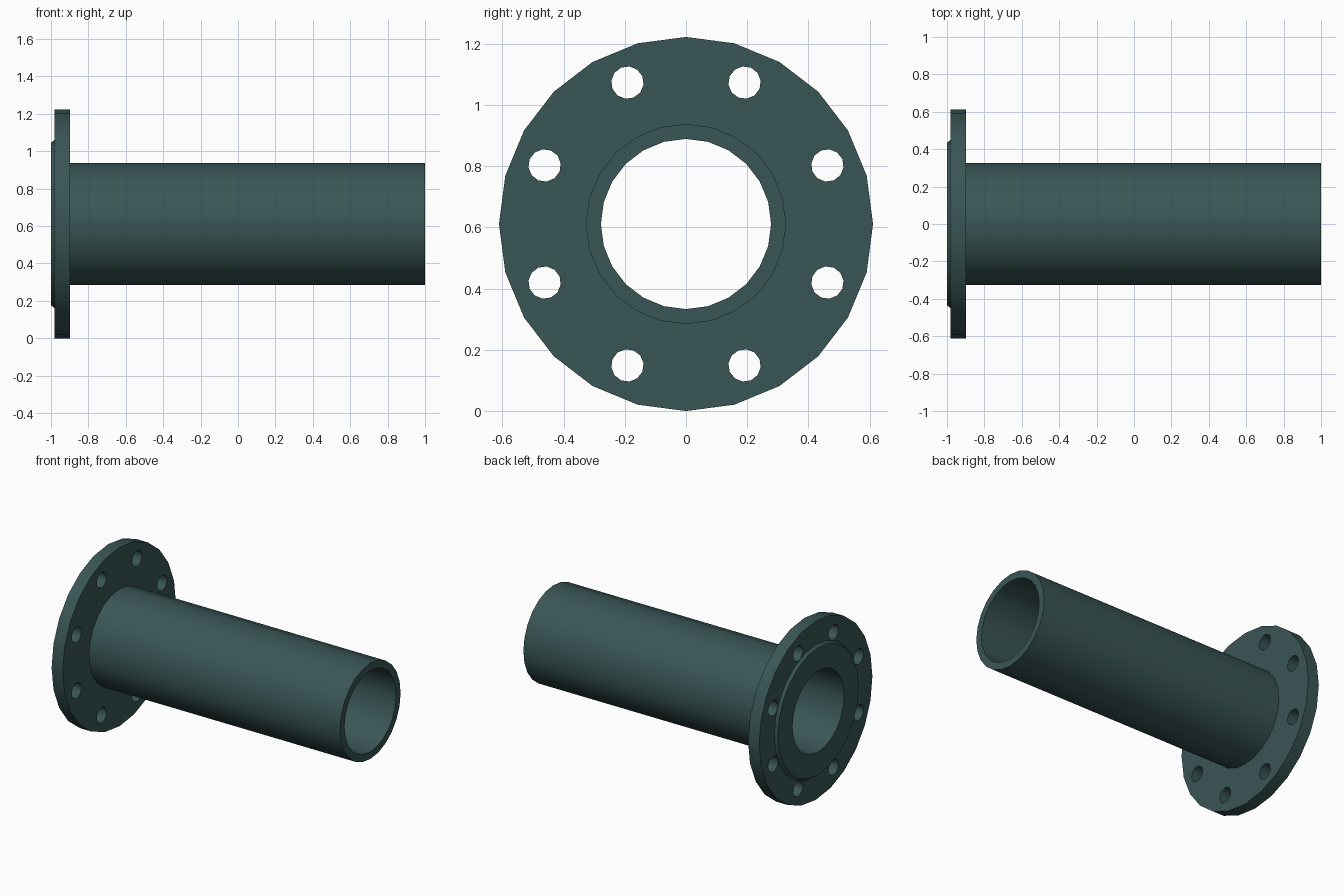
import bpy, bmesh
from math import radians, cos, sin
from mathutils import Matrix, Vector

if "Cube" in bpy.data.objects:
    bpy.data.objects.remove(bpy.data.objects["Cube"])

SIDES = 24
CZ = 0.611  # height of the pipe axis

mat = bpy.data.materials.new("dark_teal")
mat.diffuse_color = (0.042, 0.092, 0.092, 1)
mat.use_nodes = True
mat.node_tree.nodes["Principled BSDF"].inputs["Base Color"].default_value = mat.diffuse_color


def add_object(name, bm):
    bmesh.ops.recalc_face_normals(bm, faces=bm.faces[:])
    mesh = bpy.data.meshes.new(name)
    bm.to_mesh(mesh)
    bm.free()
    mesh.materials.append(mat)
    obj = bpy.data.objects.new(name, mesh)
    bpy.context.collection.objects.link(obj)
    return obj


# Pipe, flange and raised gasket face: one closed (x, radius) profile revolved
profile = [(-1, 0.278), (-1, 0.435), (-0.981, 0.449), (-0.981, 0.611),
           (-0.897, 0.611), (-0.897, 0.327), (1, 0.327), (1, 0.278)]
bm = bmesh.new()
rings = []
for i in range(SIDES):
    a = radians(360 / SIDES * i)
    rings.append([bm.verts.new((x, r * cos(a), CZ + r * sin(a))) for x, r in profile])
for i in range(SIDES):
    p, q = rings[i], rings[(i + 1) % SIDES]
    for j in range(len(profile)):
        k = (j + 1) % len(profile)
        bm.faces.new((p[j], p[k], q[k], q[j]))
body = add_object("flanged_pipe", bm)

# Eight bolt holes
bm = bmesh.new()
for i in range(8):
    a = radians(22.5 + 45 * i)
    place = (Matrix.Translation(Vector((-0.94, 0, CZ))) @ Matrix.Rotation(a, 4, 'X')
             @ Matrix.Translation(Vector((0, 0.5, 0))) @ Matrix.Rotation(radians(90), 4, 'Y'))
    bmesh.ops.create_cone(bm, cap_ends=True, segments=12, radius1=0.053,
                          radius2=0.053, depth=0.2, matrix=place)
cutter = add_object("bolt_hole_cutter", bm)
cutter.hide_render = True

bpy.context.view_layer.objects.active = body
body.select_set(True)
mod = body.modifiers.new("bolt_holes", 'BOOLEAN')
mod.operation = 'DIFFERENCE'
mod.solver = 'EXACT'
mod.object = cutter
bpy.ops.object.modifier_apply(modifier=mod.name)
bpy.data.objects.remove(cutter)

# Smooth round surfaces, sharp rims
bpy.ops.object.shade_smooth_by_angle(angle=radians(31))
